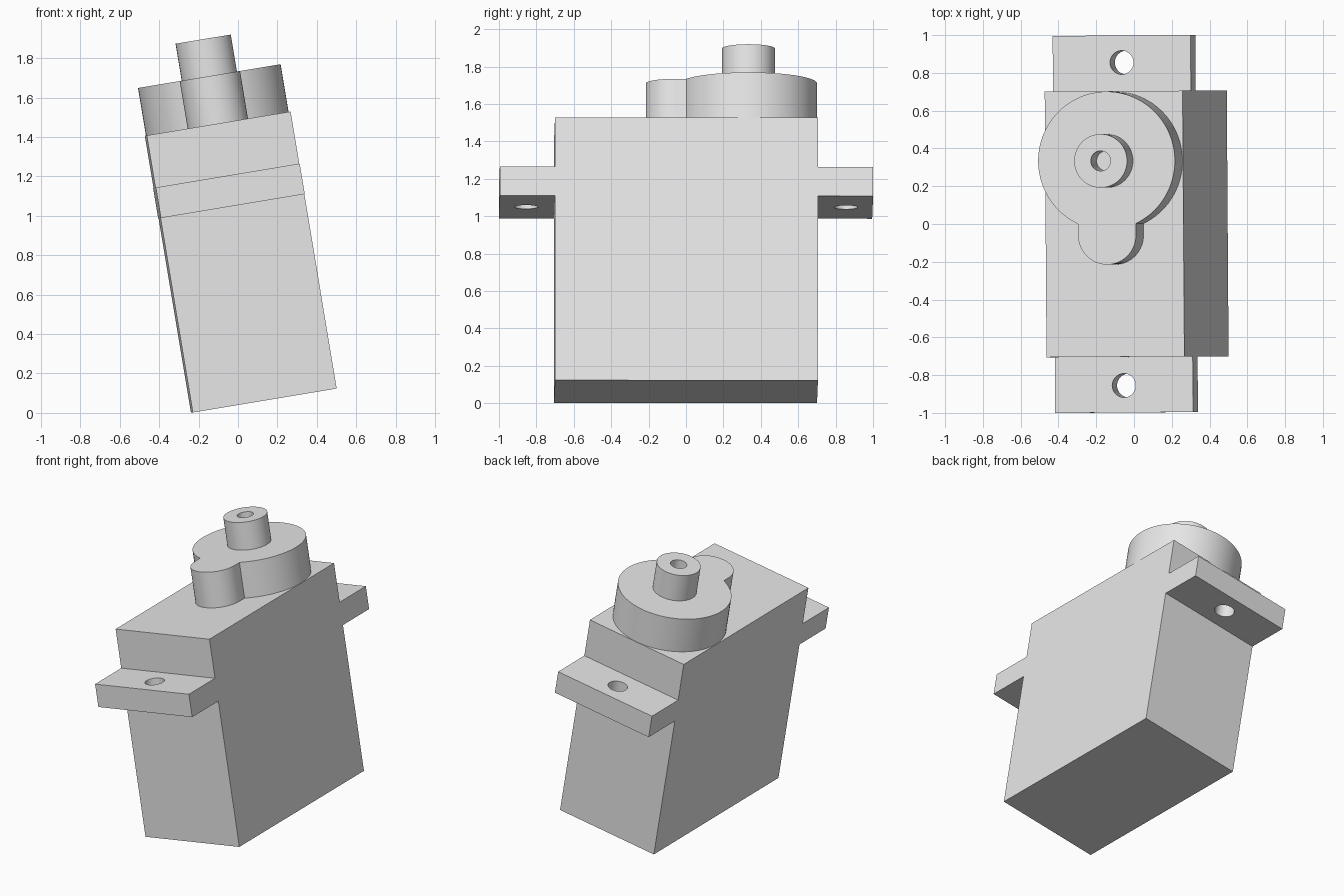
import bpy, bmesh
from math import radians, pi, cos, sin, asin
from mathutils import Matrix, Vector

cube = bpy.data.objects.get("Cube")
if cube:
    bpy.data.objects.remove(cube, do_unlink=True)

# The whole device leans sideways, with a very slight turn
LEAN = (Matrix.Translation((0.131, 0, 0.062))
        @ Matrix.Rotation(radians(-9.45), 4, 'Y')
        @ Matrix.Rotation(radians(0.4), 4, 'Z'))

HALF_W, HALF_L, TAB_END = 0.37, 0.703, 0.998
TAB_LOW, TAB_HIGH, BODY_TOP = 1.0, 1.157, 1.425
GEAR_TOP, SHAFT_TOP, SHAFT_Y = 1.67, 1.86, 0.334

grey = bpy.data.materials.new("light grey plastic")
grey.use_nodes = True
grey.diffuse_color = (0.8, 0.8, 0.8, 1)
grey.node_tree.nodes["Principled BSDF"].inputs["Base Color"].default_value = (0.8, 0.8, 0.8, 1)


def prism(name, outline, sweep):
    """Extrude a closed outline along a vector and lean it into place."""
    bm = bmesh.new()
    face = bm.faces.new([bm.verts.new(p) for p in outline])
    new = bmesh.ops.extrude_face_region(bm, geom=[face], use_keep_orig=True)["geom"]
    bmesh.ops.translate(bm, vec=Vector(sweep),
                        verts=[v for v in new if isinstance(v, bmesh.types.BMVert)])
    bmesh.ops.recalc_face_normals(bm, faces=bm.faces)
    mesh = bpy.data.meshes.new(name)
    bm.to_mesh(mesh)
    bm.free()
    mesh.transform(LEAN)
    mesh.materials.append(grey)
    obj = bpy.data.objects.new(name, mesh)
    bpy.context.collection.objects.link(obj)
    return obj


def arc(y, z, radius, start, end, steps):
    return [(radius * cos(a), y + radius * sin(a), z)
            for a in (start + (end - start) * i / steps for i in range(steps + 1))]


def cylinder(name, y, radius, low, high):
    return prism(name, arc(y, low, radius, 0, 2 * pi, 64)[:-1], (0, 0, high - low))


def select(obj):
    bpy.ops.object.select_all(action='DESELECT')
    obj.select_set(True)
    bpy.context.view_layer.objects.active = obj


def drill(obj, y, radius, low, high):
    cutter = cylinder("hole_cutter", y, radius, low, high)
    cutter.hide_render = True
    mod = obj.modifiers.new("hole", 'BOOLEAN')
    mod.operation = 'DIFFERENCE'
    mod.object = cutter
    select(obj)
    bpy.ops.object.modifier_apply(modifier=mod.name)
    bpy.data.objects.remove(cutter, do_unlink=True)


# Case with a mounting tab at each end
half = [(HALF_L, 0), (HALF_L, TAB_LOW), (TAB_END, TAB_LOW),
        (TAB_END, TAB_HIGH), (HALF_L, TAB_HIGH), (HALF_L, BODY_TOP)]
side = half + [(-y, z) for y, z in reversed(half)]
case = prism("case", [(-HALF_W, y, z) for y, z in side], (2 * HALF_W, 0, 0))
for y in (-0.855, 0.855):
    drill(case, y, 0.063, TAB_LOW - 0.1, TAB_HIGH + 0.1)

# Gear housing: large round tower merged with a small rounded lobe
BIG, SMALL = 0.367, 0.155
join = asin(SMALL / BIG)
outline = (arc(SHAFT_Y, BODY_TOP, BIG, join - pi / 2, 1.5 * pi - join, 80)
           + arc(-0.06, BODY_TOP, SMALL, -pi, 0, 32))
gear_housing = prism("gear_housing", outline, (0, 0, GEAR_TOP - BODY_TOP))

# Output shaft with a screw hole
shaft = cylinder("output_shaft", SHAFT_Y, 0.142, GEAR_TOP, SHAFT_TOP)
drill(shaft, SHAFT_Y, 0.053, GEAR_TOP - 0.1, SHAFT_TOP + 0.1)

for obj in (case, gear_housing, shaft):
    select(obj)
    bpy.ops.object.shade_smooth_by_angle(angle=radians(30))
